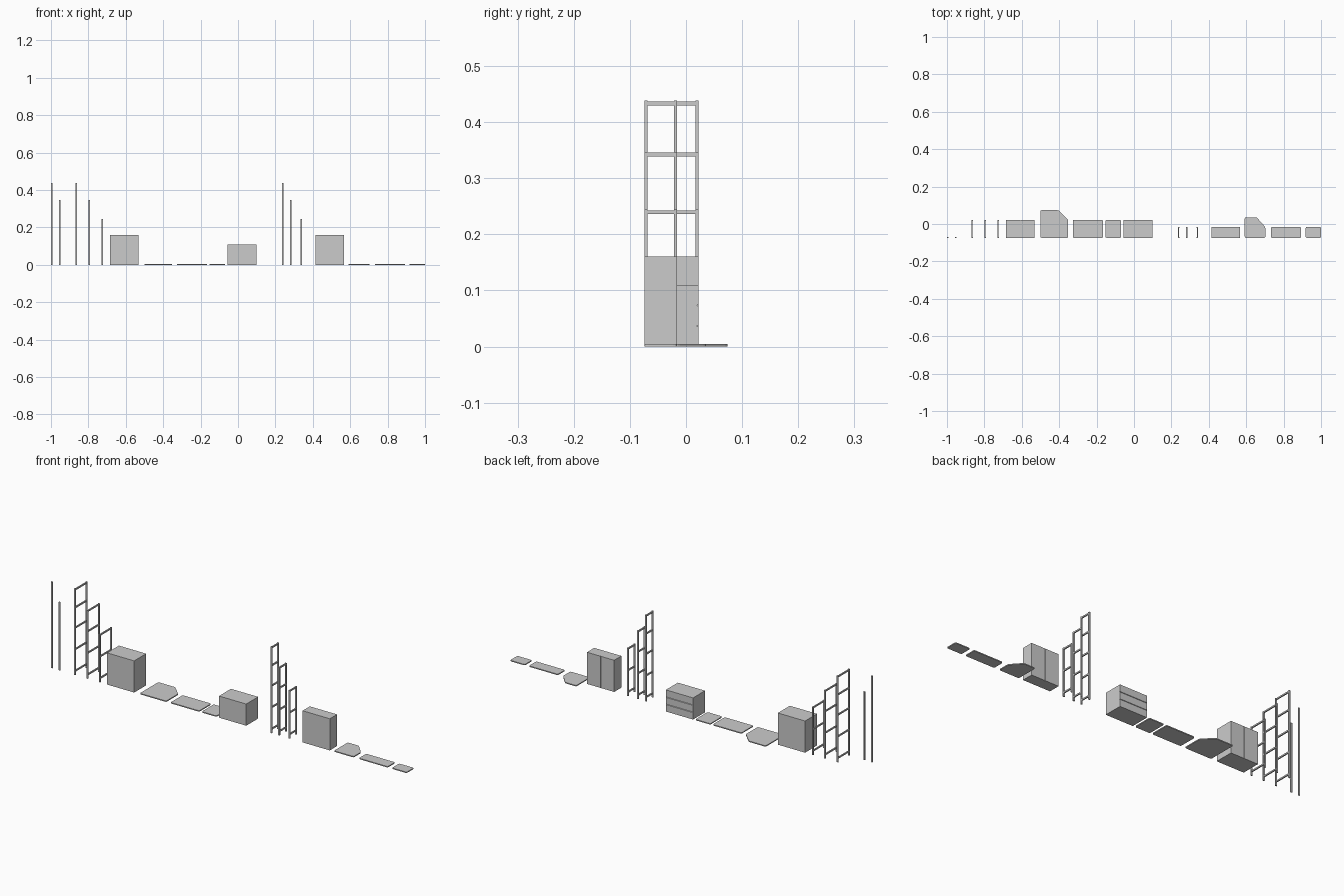
import bpy, bmesh
from mathutils import Vector

if "Cube" in bpy.data.objects:
    bpy.data.objects.remove(bpy.data.objects["Cube"])

FRONT = -0.074      # shared front line of all parts
DEEP, SHALLOW = 0.022, -0.016   # back lines of the two depth series
POST_X, POST_Y = 0.008, 0.0055


def finish(name, bm):
    bmesh.ops.recalc_face_normals(bm, faces=bm.faces[:])
    me = bpy.data.meshes.new(name)
    bm.to_mesh(me)
    bm.free()
    ob = bpy.data.objects.new(name, me)
    bpy.context.collection.objects.link(ob)
    return ob


def rounded(points, r, steps=3):
    """Replace each corner of a closed profile with a small curve."""
    pts = [Vector(p) for p in points]
    out = []
    for i, p in enumerate(pts):
        a = p + (pts[i - 1] - p).normalized() * r
        b = p + (pts[(i + 1) % len(pts)] - p).normalized() * r
        for k in range(steps + 1):
            t = k / steps
            out.append(a * (1 - t) ** 2 + p * 2 * t * (1 - t) + b * t ** 2)
    return out


def prism(name, points, direction):
    """Extrude a closed profile into a solid."""
    bm = bmesh.new()
    d = Vector(direction)
    low = [bm.verts.new(p) for p in points]
    high = [bm.verts.new(Vector(p) + d) for p in points]
    bm.faces.new(low)
    bm.faces.new(high)
    for i in range(len(low)):
        bm.faces.new((low[i - 1], low[i], high[i], high[i - 1]))
    return finish(name, bm)


def add_box(bm, x0, x1, y0, y1, z0, z1):
    vs = bmesh.ops.create_cube(bm, size=1)['verts']
    bmesh.ops.scale(bm, verts=vs, vec=(x1 - x0, y1 - y0, z1 - z0))
    bmesh.ops.translate(bm, verts=vs, vec=((x0 + x1) / 2, (y0 + y1) / 2, (z0 + z1) / 2))


def frame(name, x, height, back=None):
    """One post, or a ladder frame of two posts with rungs."""
    bm = bmesh.new()
    h = POST_X / 2
    add_box(bm, x - h, x + h, FRONT, FRONT + POST_Y, 0, height)
    if back is not None:
        add_box(bm, x - h, x + h, back - POST_Y, back, 0, height)
        for z in (0.02, 0.13, 0.2395, 0.3425, 0.4335):
            if z < height:
                add_box(bm, x - 0.003, x + 0.003, FRONT + POST_Y, back - POST_Y,
                        z - 0.0035, z + 0.0035)
    return finish(name, bm)


def shelf(name, x0, x1, back):
    pts = [(x0, FRONT, 0), (x1, FRONT, 0), (x1, back, 0), (x0, back, 0)]
    return prism(name, rounded(pts, 0.007), (0, 0, 0.005))


def corner_shelf(name, x0, x1, side_back, back, cut_x):
    pts = [(x0, FRONT, 0), (x1, FRONT, 0), (x1, side_back, 0),
           (cut_x, back, 0), (x0, back, 0)]
    return prism(name, rounded(pts, 0.007), (0, 0, 0.005))


def door_cabinet(name, x0, x1, back):
    # plan profile with the seam between the two doors
    m, g = (x0 + x1) / 2, 0.0012
    pts = [(x0, FRONT, 0), (x1, FRONT, 0), (x1, back, 0), (m + g, back, 0),
           (m, back - 0.003, 0), (m - g, back, 0), (x0, back, 0)]
    return prism(name, pts, (0, 0, 0.161))


def drawer_cabinet(name, x0, x1, back, height):
    # side profile with the seams between three drawers
    pts = [(x0, FRONT, 0), (x0, back, 0)]
    for i in (1, 2):
        z = height * i / 3
        pts += [(x0, back, z - 0.0015), (x0, back - 0.003, z), (x0, back, z + 0.0015)]
    pts += [(x0, back, height), (x0, FRONT, height)]
    return prism(name, pts, (x1 - x0, 0, 0))


# single uprights
frame("post_tall", -0.996, 0.439)
frame("post_medium", -0.953, 0.347)

# ladder frames, deep and shallow series
for label, back, xs in (("deep", DEEP, (-0.866, -0.796, -0.727)),
                        ("shallow", SHALLOW, (0.238, 0.282, 0.339))):
    for size, x, h in zip(("tall", "medium", "short"), xs, (0.439, 0.347, 0.244)):
        frame(f"ladder_{label}_{size}", x, h, back)

# cabinets
door_cabinet("cabinet_deep", -0.685, -0.532, DEEP)
door_cabinet("cabinet_shallow", 0.415, 0.568, SHALLOW)
drawer_cabinet("drawer_unit", -0.055, 0.098, DEEP, 0.11)

# shelf boards
corner_shelf("corner_shelf_deep", -0.500, -0.352, 0.022, 0.074, -0.405)
shelf("shelf_deep_long", -0.327, -0.166, DEEP)
shelf("shelf_deep_short", -0.152, -0.069, DEEP)
corner_shelf("corner_shelf_shallow", 0.592, 0.702, -0.016, 0.036, 0.655)
shelf("shelf_shallow_long", 0.732, 0.894, SHALLOW)
shelf("shelf_shallow_short", 0.918, 1.0, SHALLOW)
